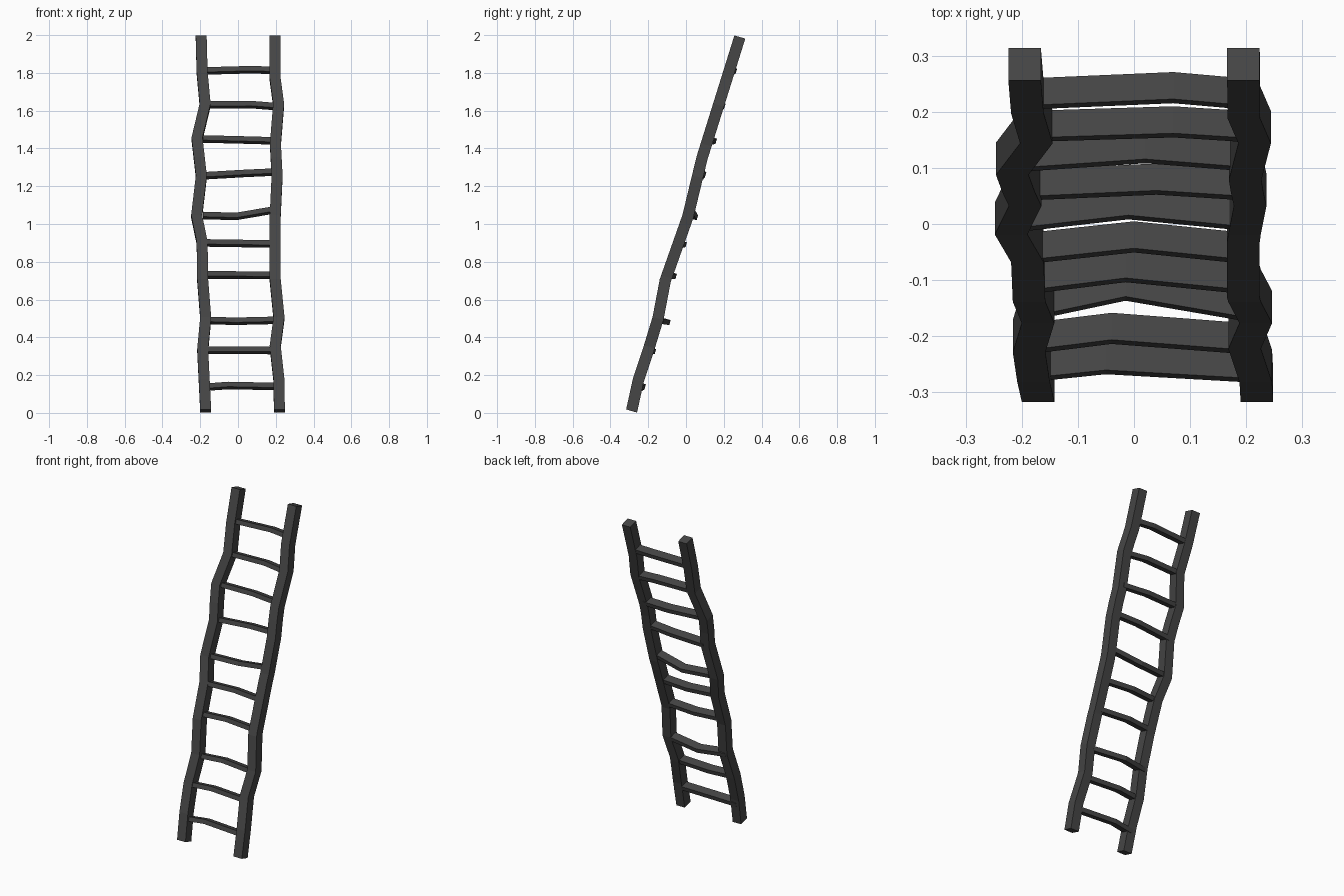
import bpy, bmesh, math
from mathutils import Vector

cube = bpy.data.objects.get("Cube")
if cube:
    bpy.data.objects.remove(cube, do_unlink=True)

wood = bpy.data.materials.new("charcoal_wood")
wood.use_nodes = True
tone = (0.06, 0.06, 0.06, 1)
wood.diffuse_color = tone
wood.node_tree.nodes["Principled BSDF"].inputs["Base Color"].default_value = tone

# Axes of the leaning ladder
LEAN = math.atan2(0.57, 1.98)
X = Vector((1, 0, 0))
UP = Vector((0, math.sin(LEAN), math.cos(LEAN)))
BACK = Vector((0, math.cos(LEAN), -math.sin(LEAN)))


def beam(name, path, side, over, width, height):
    """Flat-faced rectangular beam following a bent path."""
    bm = bmesh.new()
    rings = []
    for p in path:
        rings.append([bm.verts.new(Vector(p) + side * width / 2 * a + over * height / 2 * b)
                      for a, b in ((-1, -1), (1, -1), (1, 1), (-1, 1))])
    for r, s in zip(rings, rings[1:]):
        for i in range(4):
            j = (i + 1) % 4
            bm.faces.new((r[i], r[j], s[j], s[i]))
    bm.faces.new(rings[0])
    bm.faces.new(rings[-1])
    bmesh.ops.recalc_face_normals(bm, faces=bm.faces)
    mesh = bpy.data.meshes.new(name)
    bm.to_mesh(mesh)
    bm.free()
    mesh.materials.append(wood)
    obj = bpy.data.objects.new(name, mesh)
    bpy.context.collection.objects.link(obj)


# Crooked side rails: shared depth profile (z, y), own sideways bends (z, x)
depth = [(0.01, -0.288), (0.17, -0.253), (0.33, -0.2), (0.5, -0.148), (0.7, -0.11),
         (1.04, 0.01), (1.35, 0.085), (1.99, 0.285)]
bends = {
    "right_rail": [(0.01, -0.171), (0.33, -0.187), (0.5, -0.171), (0.7, -0.187), (0.9, -0.19),
                   (1.04, -0.219), (1.25, -0.194), (1.45, -0.217), (1.63, -0.174), (1.8, -0.19),
                   (1.99, -0.195)],
    "left_rail": [(0.01, 0.219), (0.17, 0.217), (0.35, 0.197), (0.5, 0.217), (0.72, 0.195),
                  (1.0, 0.195), (1.25, 0.207), (1.42, 0.198), (1.63, 0.215), (1.77, 0.196),
                  (1.99, 0.195)],
}


def lookup(table, z):
    for (z0, v0), (z1, v1) in zip(table, table[1:]):
        if z <= z1:
            return v0 + (v1 - v0) * (z - z0) / (z1 - z0)
    return table[-1][1]


for name, bend in bends.items():
    levels = sorted({z for z, _ in depth + bend})
    path = [(lookup(bend, z), lookup(depth, z), z) for z in levels]
    beam(name, path, X, BACK, 0.058, 0.06)

# Rungs: heights at right end, middle, left end; middle x; end depth; backward bow
rungs = [
    (0.135, 0.145, 0.14, -0.05, -0.254, 0.014),
    (0.33, 0.332, 0.33, -0.04, -0.204, 0.018),
    (0.49, 0.485, 0.49, -0.015, -0.145, 0.036),
    (0.73, 0.73, 0.728, -0.015, -0.097, 0.021),
    (0.90, 0.897, 0.895, 0.0, -0.043, 0.02),
    (1.045, 1.04, 1.075, -0.01, 0.016, 0.02),
    (1.255, 1.268, 1.275, 0.04, 0.07, 0.01),
    (1.45, 1.445, 1.44, 0.02, 0.122, 0.014),
    (1.63, 1.632, 1.622, 0.07, 0.174, 0.008),
    (1.81, 1.817, 1.813, 0.07, 0.232, 0.011),
]
for n, (za, zm, zb, xm, y, bow) in enumerate(rungs, 1):
    path = [(-0.185, y, za), (xm, y + bow, zm), (0.195, y, zb)]
    beam(f"rung_{n}", path, BACK, UP, 0.05, 0.027)
